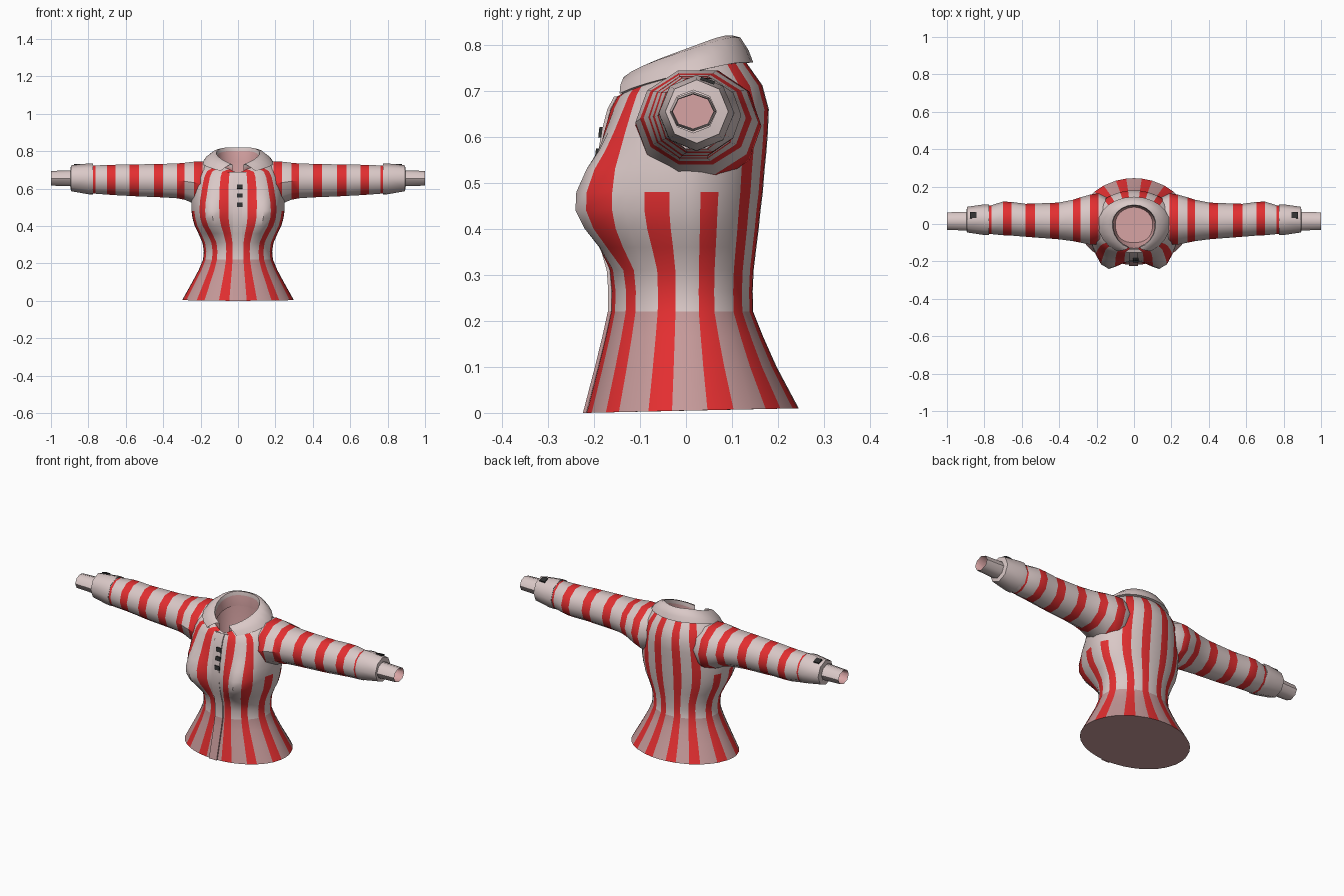
import bpy, bmesh, math
from math import sin, cos, radians, pi

if "Cube" in bpy.data.objects:
    bpy.data.objects.remove(bpy.data.objects["Cube"])


def material(name, rgb):
    m = bpy.data.materials.new(name)
    m.diffuse_color = (*rgb, 1)
    m.use_nodes = True
    m.node_tree.nodes["Principled BSDF"].inputs["Base Color"].default_value = m.diffuse_color
    return m


CREAM, RED, PINK, BLACK, LINING_PINK = range(5)
MATS = [material("pale_fabric", (0.70, 0.58, 0.57)), material("red_stripe", (0.77, 0.028, 0.030)),
        material("rose_fabric", (0.56, 0.32, 0.32)), material("dark_button", (0.03, 0.03, 0.03)),
        material("salmon_lining", (0.68, 0.37, 0.37))]


def loft(name, rings, colour, closed=True, caps=(), sharp=40):
    """Skin a list of rings; colour(ring, column) picks the material; caps maps ring to colour."""
    bm = bmesh.new()
    vs = [[bm.verts.new(p) for p in r] for r in rings]
    n = len(rings[0])
    for i in range(len(rings) - 1):
        for j in range(n if closed else n - 1):
            k = (j + 1) % n
            f = bm.faces.new((vs[i][j], vs[i][k], vs[i + 1][k], vs[i + 1][j]))
            f.material_index = colour(i, j)
    for c, mat in caps:
        bm.faces.new(vs[c]).material_index = mat
    bmesh.ops.recalc_face_normals(bm, faces=bm.faces[:])
    for f in bm.faces:
        f.smooth = True
    me = bpy.data.meshes.new(name)
    bm.to_mesh(me)
    bm.free()
    for m in MATS:
        me.materials.append(m)
    me.set_sharp_from_angle(angle=radians(sharp))
    ob = bpy.data.objects.new(name, me)
    bpy.context.collection.objects.link(ob)
    return ob


def plate(name, centre, size, mat, tilt=0):
    bpy.ops.mesh.primitive_cube_add(size=1, location=centre, rotation=(tilt, 0, 0))
    ob = bpy.context.object
    ob.name = name
    ob.scale = size
    ob.data.materials.append(MATS[mat])


# Torso sections: height, half width, front depth, back depth, bust, neck tilt
BODY = [(0.005, .298, .218, .245, 0, .005), (.10, .245, .192, .197, 0, 0), (.165, .21, .176, .168, 0, 0),
        (.22, .187, .164, .146, 0, 0), (.265, .183, .163, .145, 0, 0), (.31, .19, .166, .147, .004, 0),
        (.36, .212, .178, .153, .033, 0), (.40, .232, .185, .158, .060, 0), (.44, .243, .19, .162, .076, 0),
        (.48, .249, .19, .167, .074, 0), (.53, .25, .187, .171, .053, 0), (.57, .247, .182, .175, .029, 0),
        (.61, .243, .177, .178, .012, 0), (.66, .232, .165, .18, 0, 0), (.70, .213, .15, .166, 0, .012),
        (.735, .18, .14, .125, 0, .035), (.75, .125, .13, .10, 0, .045)]
LINING = [(.65, .12, .12, .10, 0, .02), (.57, .10, .10, .09, 0, 0)]
# Stripe edges in degrees from the front, mirrored to the other half
STRIPES = [(9, 20), (37, 48), (68, 82), (101, 115), (135, 147), (161, 172)]
HALF = [a for s in STRIPES for a in s] + [29, 58, 92, 126]
ANGLES = sorted([0, 180] + HALF + [360 - a for a in HALF])
MIDS = []
for a, b in zip(ANGLES, ANGLES[1:] + [360]):
    m = (a + b) / 2
    MIDS.append(min(m, 360 - m))


def body_point(sec, deg):
    z, w, front, back, bust, tilt = sec
    off = min(deg % 360, 360 - deg % 360)
    side = 1 if deg % 360 <= 180 else -1
    # The bust pushes the second stripe outward
    off += 90 * bust * math.exp(-((off - 43) / 10) ** 2)
    t = radians(off)
    c, s = cos(t), sin(t)
    # The chest is a little squarer than the waist
    e = 1 - .15 * max(0, min(1, (z - .32) / .1)) * (1 if tilt < .03 else .3)
    if c > 0:
        y, s = -front * c ** e, max(s, 0) ** e
    else:
        y = -c * back
    y -= bust * math.exp(-((off - 35) / 22) ** 2)
    dip = .02 * math.exp(-(off / 16) ** 2) if tilt > .02 else 0
    return (side * w * s, y, z - tilt * c - dip)


def body_colour(i, j):
    if i >= len(BODY) - 1:
        return LINING_PINK
    for k, (a, b) in enumerate(STRIPES):
        if a < MIDS[j] < b and not (k in (2, 3) and i >= 9):   # side stripes stop under the arm
            return RED
    return PINK if i < 3 else CREAM


loft("blouse_body", [[body_point(s, a) for a in ANGLES] for s in BODY + LINING],
     body_colour, caps=((0, PINK), (-1, LINING_PINK)))

# Button placket running down the front
strip = []
for s in BODY[:-2]:
    l, r = body_point(s, -6), body_point(s, 5)
    y, z = body_point(s, 0)[1] - .006, s[0] - s[5]
    strip.append([(-.026, l[1] + .004, z), (-.026, y, z), (.022, y, z), (.022, r[1] + .004, z)])
loft("front_placket", strip, lambda i, j: PINK if i < 3 else CREAM, closed=False, sharp=30)


def front_y(z):
    """Depth of the placket face at a height."""
    for a, b, s0, s1 in zip(BODY, BODY[1:], strip, strip[1:]):
        if a[0] <= z <= b[0]:
            f = (z - a[0]) / (b[0] - a[0])
            return (1 - f) * s0[1][1] + f * s1[1][1]


for z in (.61, .563, .513):
    plate("front_button", (.01, front_y(z) - .002, z), (.03, .007, .023), BLACK, -.12)

# Folded collar, open at the front: half width, front, back, low z, rise, exponent, opening angle
COLLAR = [(.112, .125, .098, .655, .085, .7, 15), (.112, .125, .098, .70, .10, .6, 15),
          (.116, .130, .102, .72, .10, .6, 15), (.140, .142, .118, .72, .096, .62, 17),
          (.175, .155, .136, .70, .088, .62, 23), (.192, .165, .146, .676, .086, .58, 29),
          (.172, .148, .13, .676, .084, .58, 27)]


def collar_ring(w, front, back, low, rise, power, start):
    pts = []
    for k in range(21):
        t = radians(start + k * (360 - 2 * start) / 20)
        c = cos(t)
        h = min(1, (1 - c) / 2 * 1.12)
        pts.append((w * sin(t), -c * (front if c > 0 else back), low + rise * h ** power))
    return pts


loft("collar", [collar_ring(*c) for c in COLLAR + COLLAR[:1]],
     lambda i, j: LINING_PINK if i == 0 else CREAM, closed=False, sharp=50)

# Sleeve sections: x, y min, y max, z min, z max
SLEEVE = [(.13, -.07, .135, .53, .728), (.19, -.11, .164, .50, .747), (.235, -.11, .157, .517, .746),
          (.285, -.10, .143, .538, .740), (.325, -.092, .13, .546, .736), (.40, -.082, .115, .551, .734),
          (.45, -.078, .112, .553, .733), (.53, -.072, .11, .556, .731), (.58, -.068, .108, .559, .73),
          (.655, -.062, .118, .563, .729), (.70, -.06, .12, .566, .728), (.763, -.054, .10, .571, .725),
          (.775, -.053, .098, .572, .724), (.79, -.052, .096, .573, .723)]
CUFF = [(.78, -.045, .09, .58, .72), (.774, -.06, .105, .571, .731), (.80, -.059, .105, .572, .732),
        (.893, -.045, .092, .588, .722), (.896, -.034, .066, .61, .70)]
WRIST = [(.88, -.036, .066, .613, .697), (1.0, -.031, .062, .617, .693),
         (.998, -.029, .060, .619, .691), (.89, -.029, .060, .619, .691)]


def arm_rings(sections, side, n=10):
    out = []
    for x, y0, y1, z0, z1 in sections:
        out.append([(side * x, (y0 + y1) / 2 + (y1 - y0) / 2 * cos(2 * pi * k / n),
                     (z0 + z1) / 2 + (z1 - z0) / 2 * sin(2 * pi * k / n) * 1.03) for k in range(n)])
    return out


for side, tag in ((1, "right"), (-1, "left")):
    loft(tag + "_sleeve", arm_rings(SLEEVE, side), lambda i, j: RED if i % 2 == 1 else CREAM)
    loft(tag + "_cuff", arm_rings(CUFF, side, 8), lambda i, j: CREAM, sharp=46)
    loft(tag + "_wrist_tube", arm_rings(WRIST, side, 8), lambda i, j: LINING_PINK if i == 2 else CREAM,
         caps=((-1, LINING_PINK),), sharp=46)
    plate(tag + "_cuff_button", (side * .86, .047, .722), (.034, .032, .007), BLACK, -.33)
